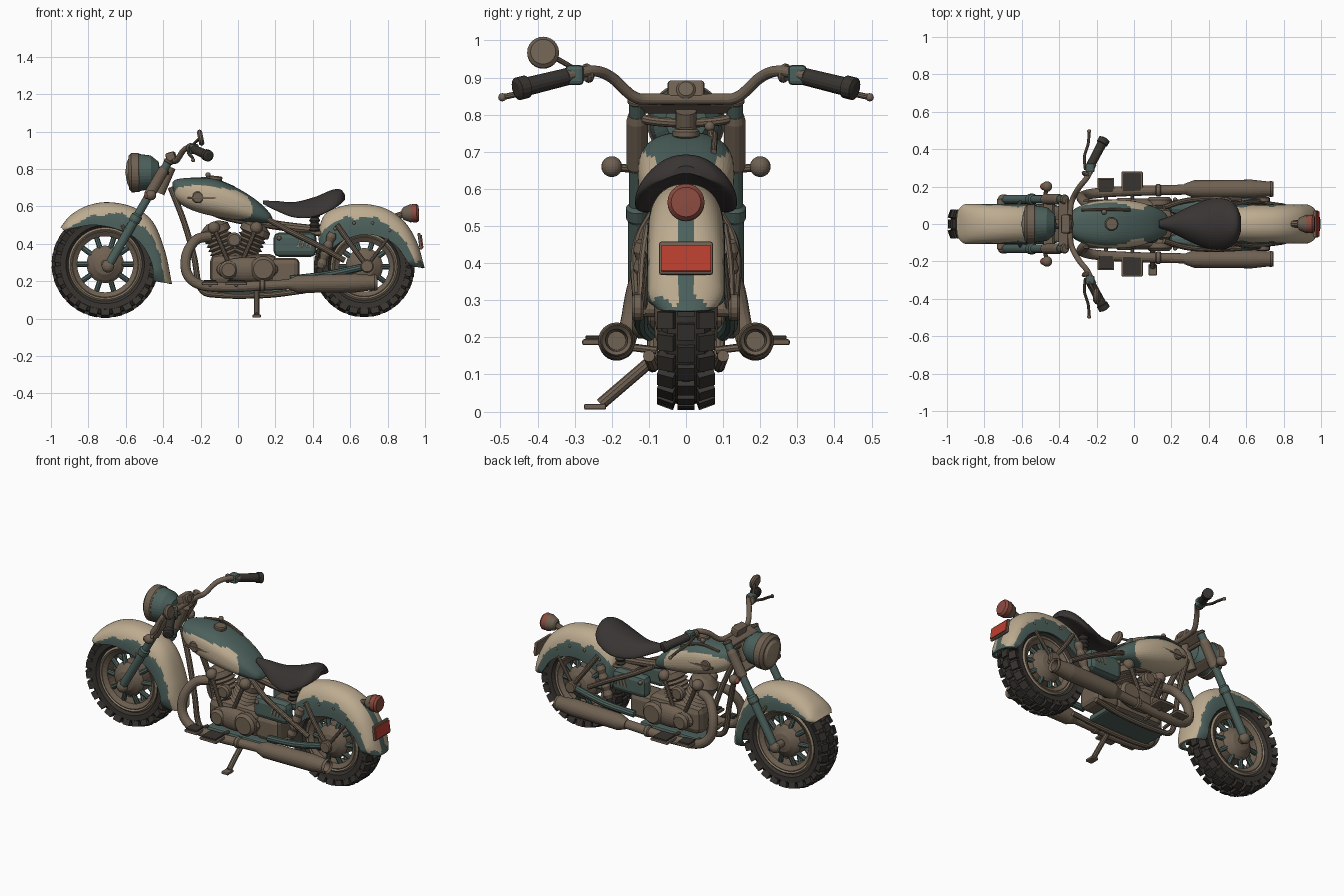
import bpy, bmesh, math
from mathutils import Vector, Matrix

cube = bpy.data.objects.get("Cube")
if cube:
    bpy.data.objects.remove(cube)

COLORS = {
    "cream_paint": (0.51, 0.41, 0.28), "teal_paint": (0.073, 0.119, 0.106),
    "brown_metal": (0.16, 0.12, 0.085), "black_rubber": (0.039, 0.034, 0.029),
    "dark_leather": (0.04, 0.035, 0.033), "red_plate": (0.49, 0.05, 0.03),
    "red_lens": (0.26, 0.07, 0.05), "worn_lens": (0.28, 0.22, 0.15),
}
MATS, made = {}, []
for key, c in COLORS.items():
    m = bpy.data.materials.new(key)
    m.use_nodes = True
    m.diffuse_color = (*c, 1)
    bsdf = m.node_tree.nodes["Principled BSDF"]
    bsdf.inputs["Base Color"].default_value = (*c, 1)
    bsdf.inputs["Roughness"].default_value = 0.7
    MATS[key] = m
CREAM, TEAL, METAL, RUBBER, LEATHER, PLATE, LAMP, LENS = COLORS
SIDES = ((-1, "near"), (1, "far"))


def finish(name, bm, *mats):
    bmesh.ops.recalc_face_normals(bm, faces=bm.faces)
    me = bpy.data.meshes.new(name)
    bm.to_mesh(me)
    bm.free()
    for k in mats:
        me.materials.append(MATS[k])
    ob = bpy.data.objects.new(name, me)
    bpy.context.collection.objects.link(ob)
    made.append(ob)
    return ob


def spline(pts, n=6):
    """Smooth curve through points of any dimension."""
    p = [Vector(q) for q in pts]
    p = [2 * p[0] - p[1]] + p + [2 * p[-1] - p[-2]]
    out = []
    for i in range(1, len(p) - 2):
        a, b, c, d = p[i - 1:i + 3]
        for k in range(n):
            t = k / n
            out.append((2 * b + (c - a) * t + (2 * a - 5 * b + 4 * c - d) * t ** 2
                        + (3 * b - a - 3 * c + d) * t ** 3) / 2)
    return out + [p[-2]]


def loft(rings, closed=True, cap=True):
    bm = bmesh.new()
    rows = [[bm.verts.new(v) for v in r] for r in rings]
    n = len(rows[0])
    for a, b in zip(rows, rows[1:]):
        for j in range(n if closed else n - 1):
            k = (j + 1) % n
            bm.faces.new((a[j], a[k], b[k], b[j]))
    if cap:
        bm.faces.new(rows[0])
        bm.faces.new(rows[-1])
    return bm


def tube(name, pts, r, mat, sides=10, n=6):
    path = spline(pts, n if len(pts) > 2 else 1)
    rings, side = [], None
    for i, p in enumerate(path):
        t = (path[min(i + 1, len(path) - 1)] - path[max(i - 1, 0)]).normalized()
        side = t.orthogonal() if side is None else side - t * side.dot(t)
        side.normalize()
        up = t.cross(side)
        angs = [math.tau * j / sides for j in range(sides)]
        rings.append([p + (side * math.cos(a) + up * math.sin(a)) * r for a in angs])
    return finish(name, loft(rings), mat)


def lathe(name, profile, loc, axis, mat, segs=28, cap=True):
    """Profile of (distance along axis, radius)."""
    q = Vector(axis).to_track_quat('Z', 'Y')
    angs = [math.tau * j / segs for j in range(segs)]
    rings = [[Vector(loc) + q @ Vector((r * math.cos(a), r * math.sin(a), h)) for a in angs]
             for h, r in ((h, max(r, 0.0005)) for h, r in profile)]
    return finish(name, loft(rings, cap=cap), mat)


def disc(name, loc, axis, r, h, mat, segs=28, edge=0.006):
    prof = [(-h / 2, r - edge), (-h / 2 + edge, r), (h / 2 - edge, r), (h / 2, r - edge)]
    return lathe(name, prof, loc, axis, mat, segs)


def ball(name, loc, r, mat, scale=(1, 1, 1)):
    bm = bmesh.new()
    bmesh.ops.create_uvsphere(bm, u_segments=20, v_segments=12, radius=r,
                              matrix=Matrix.Translation(loc) @ Matrix.Diagonal((*scale, 1)))
    return finish(name, bm, mat)


def box(name, loc, size, mat, bevel=0.01, tilt=0):
    bm = bmesh.new()
    bmesh.ops.create_cube(bm, matrix=Matrix.Translation(loc) @ Matrix.Rotation(tilt, 4, 'Y')
                          @ Matrix.Diagonal((*size, 1)))
    bmesh.ops.bevel(bm, geom=bm.edges[:], offset=bevel, segments=2, affect='EDGES', profile=0.5)
    return finish(name, bm, mat)


def wobble(x, z):
    return 0.5 * math.sin(37 * x + 11 * z) + 0.3 * math.sin(83 * x - 41 * z)


# Wheels: tyre with staggered tread blocks, rim, spokes and drum
def wheel(name, cx, cz, R):
    c, Y = Vector((cx, 0, cz)), (0, 1, 0)
    lathe(name + "_tyre", [(-.045, R - .095), (-.066, R - .075), (-.068, R - .045), (-.05, R - .02), (0, R - .012),
                           (.05, R - .02), (.068, R - .045), (.066, R - .075), (.045, R - .095)],
          c, Y, RUBBER, 48, False)
    bm = bmesh.new()
    for i in range(26):
        for row in (-1, 0, 1):
            a = math.tau * (i + 0.5 * (row == 0)) / 26
            m = (Matrix.Translation(c) @ Matrix.Rotation(a, 4, 'Y')
                 @ Matrix.Translation((0, row * .048, R - .016 - .015 * abs(row)))
                 @ Matrix.Rotation(-row * 0.35, 4, 'X') @ Matrix.Diagonal((.045, .046, .032 + .02 * abs(row), 1)))
            bmesh.ops.create_cube(bm, matrix=m)
    finish(name + "_tread", bm, RUBBER)
    lathe(name + "_rim", [(-.05, R - .09), (-.057, R - .11), (-.04, R - .135), (.04, R - .135),
                          (.057, R - .11), (.05, R - .09)], c, Y, METAL, 40, False)
    for s, side in SIDES:
        lathe(name + "_rim_edge_" + side, [(s * .052, R - .088), (s * .061, R - .098), (s * .055, R - .106)], c, Y, LENS, 40, False)
    for i in range(10):
        a = math.tau * i / 10
        d = Vector((math.cos(a), 0, math.sin(a)))
        for s, side in SIDES:
            tube(name + "_spoke_" + side, [c + d * .07 + Vector((0, s * .045, 0)),
                                           c + d * (R - .12) + Vector((0, s * .025, 0))], .014, TEAL, 8)
    lathe(name + "_drum", [(-.085, .03), (-.08, .055), (-.06, .085), (-.045, .10), (.045, .10),
                           (.06, .085), (.08, .055), (.085, .03)], c, Y, METAL, 32)
    disc(name + "_axle", c, Y, .022, .28, METAL, 12)


wheel("front_wheel", -.71, .29, .285)
wheel("rear_wheel", .675, .277, .268)


# Fenders: arched skins between an outer crown line and an inner skirt line
def fender(name, pairs, width, is_teal):
    rings, n = [], 40
    path = spline(pairs, 12)
    for i, (xo, zo, xi, zi) in enumerate(path):
        end = max(0, abs(2 * i / (len(path) - 1) - 1) - .82) / .18
        w = width * (1 - .25 * end ** 2)
        ring = []
        for j in range(n + 1):
            a = math.pi * (j / n - .5)
            f = max(math.cos(a), 0) ** .7
            y = w * math.copysign(abs(math.sin(a)) ** .85, a)
            ring.append((xi + (xo - xi) * f, y, zi + (zo - zi) * f))
        rings.append(ring)
    bm = loft(rings, False, False)
    for i, f in enumerate(bm.faces):
        along, a = i // n / len(rings), math.pi * ((i % n + .5) / n - .5)
        f.material_index = int(is_teal(along, math.cos(a) ** .7, f.calc_center_median()))
    ob = finish(name, bm, CREAM, TEAL)
    mod = ob.modifiers.new("thickness", 'SOLIDIFY')
    mod.thickness, mod.offset = .01, 0


fender("front_fender", [(-.945, .485, -.925, .473), (-.89, .55, -.87, .485), (-.80, .60, -.78, .50),
                        (-.69, .617, -.68, .487), (-.56, .59, -.58, .45), (-.46, .515, -.51, .39),
                        (-.395, .36, -.46, .29), (-.358, .185, -.455, .205)], .102,
       lambda t, f, c: f < .14 + .46 * min(1, 2.2 * t) + .1 * wobble(c.x, c.z))
fender("rear_fender", [(.43, .46, .45, .32), (.47, .555, .50, .37), (.56, .597, .57, .42), (.67, .608, .68, .45),
                       (.79, .582, .78, .43), (.89, .51, .85, .385), (.955, .40, .895, .32), (.993, .27, .92, .285)], .10,
       lambda t, f, c: (f < .72 - .34 * t + .1 * wobble(c.x, c.z) or (abs(c.y) < .021 and c.x > .86)
                        or (c.x > .9 and c.z < .295 + .015 * math.sin(70 * c.y))))
for s, side in SIDES:
    for x, z in ((.52, .48), (.62, .51), (.72, .51), (.81, .47), (-.62, .52), (-.53, .46)):
        ball("fender_bolt_" + side, (x, s * .096, z), .01, METAL)


# Tank and seat: lofted cross-sections along the length
def body(stations, power, droop, n=48):
    rings = []
    for x, zc, h, w in spline(stations, 12):
        ring = []
        for j in range(n):
            a = math.tau * j / n
            ca, sa = math.cos(a), math.sin(a)
            ring.append((x, w * math.copysign(abs(ca) ** power, ca),
                         zc + h * math.copysign(abs(sa) ** power, sa) - droop * w * ca * ca))
        rings.append(ring)
    return loft(rings)


bm = body([(-.35, .70, .03, .03), (-.325, .685, .06, .075), (-.24, .665, .088, .115), (-.12, .645, .10, .13),
           (0, .61, .085, .122), (.10, .572, .06, .095), (.165, .54, .03, .06), (.185, .53, .008, .02)], .8, 0)
for f in bm.faces:
    c = f.calc_center_median()
    u, v = (c.x + .13) / .205, (c.z - .62 + .14 * (c.x + .12)) / .084
    f.material_index = int(abs(u) ** 2.6 + abs(v) ** 2.6 > 1 + .14 * wobble(c.x, c.z))
finish("fuel_tank", bm, CREAM, TEAL)
disc("filler_cap", (-.12, 0, .75), (.1, 0, 1), .036, .025, METAL)
for s, side in SIDES:
    disc("tank_badge_" + side, (-.215, s * .117, .648), (0, s, 0), .033, .018, METAL, 10)
    box("tank_trim_" + side, (-.185, s * .124, .645), (.17, .012, .012), METAL, .003)
tube("shift_rod", [(-.28, .075, .735), (-.15, .078, .748), (-.02, .075, .70)], .008, METAL)
tube("shift_lever", [(-.15, .075, .70), (-.16, .065, .765)], .009, METAL)
ball("shift_knob", (-.16, .064, .768), .014, METAL)
finish("seat", body([(.135, .622, .008, .02), (.20, .605, .024, .045), (.30, .588, .035, .095), (.41, .607, .043, .135),
                     (.50, .643, .044, .13), (.548, .658, .032, .095), (.572, .652, .01, .04)], .9, .40), LEATHER)

# Headlight
lathe("headlight_shell", [(0, 0), (.008, .055), (.05, .09), (.12, .10)], (-.415, 0, .783), (-1, 0, -.02), TEAL, 32)
lathe("headlight_rim", [(.11, .10), (.116, .105), (.155, .105), (.17, .088)], (-.415, 0, .783), (-1, 0, -.02), METAL, 32)
lathe("headlight_lens", [(.16, .092), (.178, .06), (.188, 0)], (-.415, 0, .783), (-1, 0, -.02), LENS, 32)

# Steering: fork legs, clamps, signals
slope = Vector((.33, 0, .57)).normalized()
for s, side in SIDES:
    foot = Vector((-.695, s * .132, .28))
    at = lambda d: foot + slope * d
    lathe("fork_leg_" + side, [(0, .02), (.03, .024), (.27, .024), (.28, .03), (.31, .03), (.32, .022), (.64, .022)],
          foot, slope, TEAL, 16)
    lathe("fork_shroud_" + side, [(.43, .024), (.44, .029), (.58, .029), (.60, .024)], foot, slope, METAL, 16)
    disc("fork_cap_" + side, at(.645), slope, .026, .02, METAL, 16)
    ball("axle_cap_" + side, foot, .034, METAL, (1, .8, 1))
    tube("signal_stalk_" + side, [at(.43), (-.465, s * .20, .66)], .011, METAL)
    ball("turn_signal_" + side, (-.465, s * .20, .66), .028, METAL)
    ball("signal_lens_" + side, (-.483, s * .20, .657), .019, LAMP)
    tube("fender_brace_" + side, [at(.2), (-.62, s * .1, .50)], .009, METAL)
box("lower_clamp", (-.455, 0, .69), (.06, .27, .025), METAL, .008, -.5)
box("upper_clamp", (-.375, 0, .825), (.06, .27, .025), METAL, .008, -.5)
tube("steering_neck", [(-.42, 0, .67), (-.36, 0, .81)], .028, METAL, 16)
box("instrument_pod", (-.36, 0, .862), (.05, .10, .055), METAL, .01, -.3)
disc("gauge", (-.335, 0, .868), (1, 0, .35), .026, .012, METAL)
tube("front_crosspiece", [(-.41, -.14, .805), (-.385, -.10, .785), (-.38, 0, .778), (-.385, .10, .785), (-.41, .14, .805)], .013, METAL)

# Handlebar, grips, levers and mirror
bar = [(-.25, .25, .918), (-.29, .20, .90), (-.325, .14, .848), (-.34, .08, .842)]
tube("handlebar", [(-.215, -.32, .905)] + [(x, -y, z) for x, y, z in bar] + bar[::-1] + [(-.215, .32, .905)], .015, METAL, 12)
for s, side in SIDES:
    axis = Vector((.09, s * .17, -.042))
    lathe("grip_" + side, [(0, .018), (.005, .023), (.16, .025), (.162, .031), (.19, .031), (.195, .02)],
          (-.245, s * .29, .91), axis, RUBBER, 16)
    box("switch_housing_" + side, (-.235, s * .30, .907), (.05, .05, .055), TEAL, .012)
    disc("clamp_ring_" + side, (-.255, s * .265, .912), axis, .026, .02, METAL, 16)
    tube("lever_" + side, [(-.26, s * .29, .905), (-.265, s * .36, .885), (-.245, s * .43, .862), (-.24, s * .495, .847)], .008, METAL)
    ball("lever_tip_" + side, (-.24, s * .495, .847), .011, METAL)
tube("mirror_stem", [(-.25, -.29, .915), (-.235, -.32, .935), (-.21, -.365, .96)], .007, METAL, 8)
disc("mirror", (-.20, -.385, .967), (1, 0, .2), .043, .028, METAL, 24, .009)

# Frame tubes
for s, side in SIDES:
    tube("down_tube_" + side, [(-.36, s * .03, .70), (-.29, s * .06, .52), (-.235, s * .085, .33), (-.20, s * .09, .16),
                               (-.10, s * .09, .125), (.15, s * .09, .125), (.36, s * .10, .15)], .016, METAL)
    tube("seat_rail_" + side, [(.16, s * .09, .53), (.28, s * .125, .465), (.42, s * .135, .395), (.57, s * .13, .31)], .015, METAL)
    tube("swing_arm_" + side, [(.28, s * .10, .21), (.48, s * .12, .235), (.69, s * .12, .28)], .02, TEAL)
    tube("rear_stay_" + side, [(.69, s * .12, .28), (.60, s * .115, .40), (.53, s * .10, .50)], .014, METAL)
    tube("fender_strut_" + side, [(.69, s * .115, .28), (.80, s * .10, .43)], .01, METAL)
    lathe("shock_" + side, [(.025 * i, .028 if i % 2 else .02) for i in range(9)], (.44, s * .115, .27), (.35, 0, 1), METAL, 14)
    disc("rear_axle_nut_" + side, (.69, s * .13, .28), (0, 1, 0), .036, .03, METAL, 16)
    lathe("seat_spring_" + side, [(.013 * i, .03 if i % 2 else .021) for i in range(10)], (.41, s * .05, .46), (0, 0, 1), RUBBER, 14)
tube("backbone", [(-.35, 0, .70), (-.1, 0, .56), (.2, 0, .50), (.45, 0, .47)], .025, METAL)
box("seat_bracket", (.40, 0, .455), (.2, .15, .025), METAL)

# Engine: crankcase, finned cylinders, covers
box("crankcase", (.03, 0, .26), (.36, .17, .17), METAL, .04)
box("skid_plate", (.05, 0, .145), (.42, .16, .035), TEAL, .012)
box("gearbox", (.25, 0, .25), (.16, .17, .15), METAL, .03)
for name, x, lean in (("front_cylinder", -.055, -.42), ("rear_cylinder", .025, .42)):
    base, up = Vector((x, 0, .31)), Vector((lean, 0, 1)).normalized()
    lathe(name, [(.012 * i, .078 if i % 2 else .06) for i in range(14)], base, up, METAL, 24)
    lathe(name + "_head", [(.15, .06), (.155, .082), (.19, .08), (.21, .05), (.22, .03)], base, up, METAL, 20)
    for s, side in SIDES:
        tube(name + "_pushrod_" + side, [base + Vector((0, s * .085, 0)), base + up * .18 + Vector((0, s * .08, 0))], .012, METAL)
        ball(name + "_rocker_" + side, base + up * .19 + Vector((0, s * .07, 0)), .033, METAL)
for s, side in SIDES:
    ball("engine_cover_" + side, (.05, s * .095, .262), .06, METAL, (2.75, .7, 1.1))
    disc("cover_dome_" + side, (.135, s * .115, .265), (0, 1, 0), .068, .06, METAL, 28, .016)
    disc("cover_small_dome_" + side, (-.05, s * .115, .26), (0, 1, 0), .05, .05, METAL, 28, .014)
    disc("intake_cover_" + side, (-.02, s * .10, .42), (0, 1, 0), .04, .045, METAL, 20, .01)
    # Side boxes with vents
    box("side_box_" + side, (.305, s * .09, .395), (.23, .08, .13), TEAL, .03)
    for i in range(4):
        box("vent_" + side, (.325 + .022 * i, s * .131, .40), (.009, .008, .045), LENS, .002, .3)
    ball("box_latch_" + side, (.22, s * .13, .43), .012, METAL)
    # Exhaust
    tube("exhaust_pipe_" + side, [(-.15, s * .06, .44), (-.225, s * .09, .42), (-.275, s * .13, .34), (-.272, s * .15, .24),
                                  (-.20, s * .165, .18), (-.05, s * .175, .168), (.12, s * .18, .175), (.32, s * .185, .185)], .027, METAL, 14)
    lathe("muffler_" + side, [(0, .028), (.05, .047), (.36, .05), (.45, .04), (.46, .044), (.475, .04), (.465, .03), (.40, .025)],
          (.27, s * .187, .183), (1, 0, .02), METAL, 24)
    disc("pipe_clamp_" + side, (.13, s * .18, .176), (1, 0, 0), .033, .03, METAL, 18)
    # Foot boards and pedals
    for name, x, y, size in (("pedal", -.15, .205, .088), ("foot_board", -.01, .225, .115)):
        box(name + "_" + side, (x, s * y, .187), (size, size * .95, .016), METAL, .005)
        box(name + "_pad_" + side, (x, s * y, .199), (size * .8, size * .8, .012), RUBBER, .003)
        tube(name + "_mount_" + side, [(x, s * .08, .165), (x, s * y, .182)], .01, METAL, 8)

# Kickstand
tube("kickstand_leg", [(.10, -.09, .14), (.10, -.23, .02)], .016, METAL)
box("kickstand_foot", (.10, -.245, .013), (.045, .06, .016), METAL, .005)

# Tail lamp and plate
lathe("tail_lamp_body", [(0, .02), (.01, .034), (.04, .046), (.05, .05)], (.875, 0, .56), (1, 0, .05), METAL, 24)
lathe("tail_lamp_lens", [(.045, .047), (.08, .05), (.092, .04), (.094, 0)], (.875, 0, .56), (1, 0, .05), LAMP, 24)
tube("tail_lamp_bracket", [(.83, 0, .54), (.89, 0, .56)], .018, METAL)
box("plate_frame", (.973, 0, .413), (.016, .145, .09), METAL, .006, -.14)
box("plate_panel", (.983, 0, .413), (.008, .135, .07), PLATE, .002, -.14)

for ob in bpy.context.view_layer.objects:
    ob.select_set(ob in made)
bpy.context.view_layer.objects.active = made[0]
bpy.ops.object.shade_smooth_by_angle(angle=math.radians(40))
